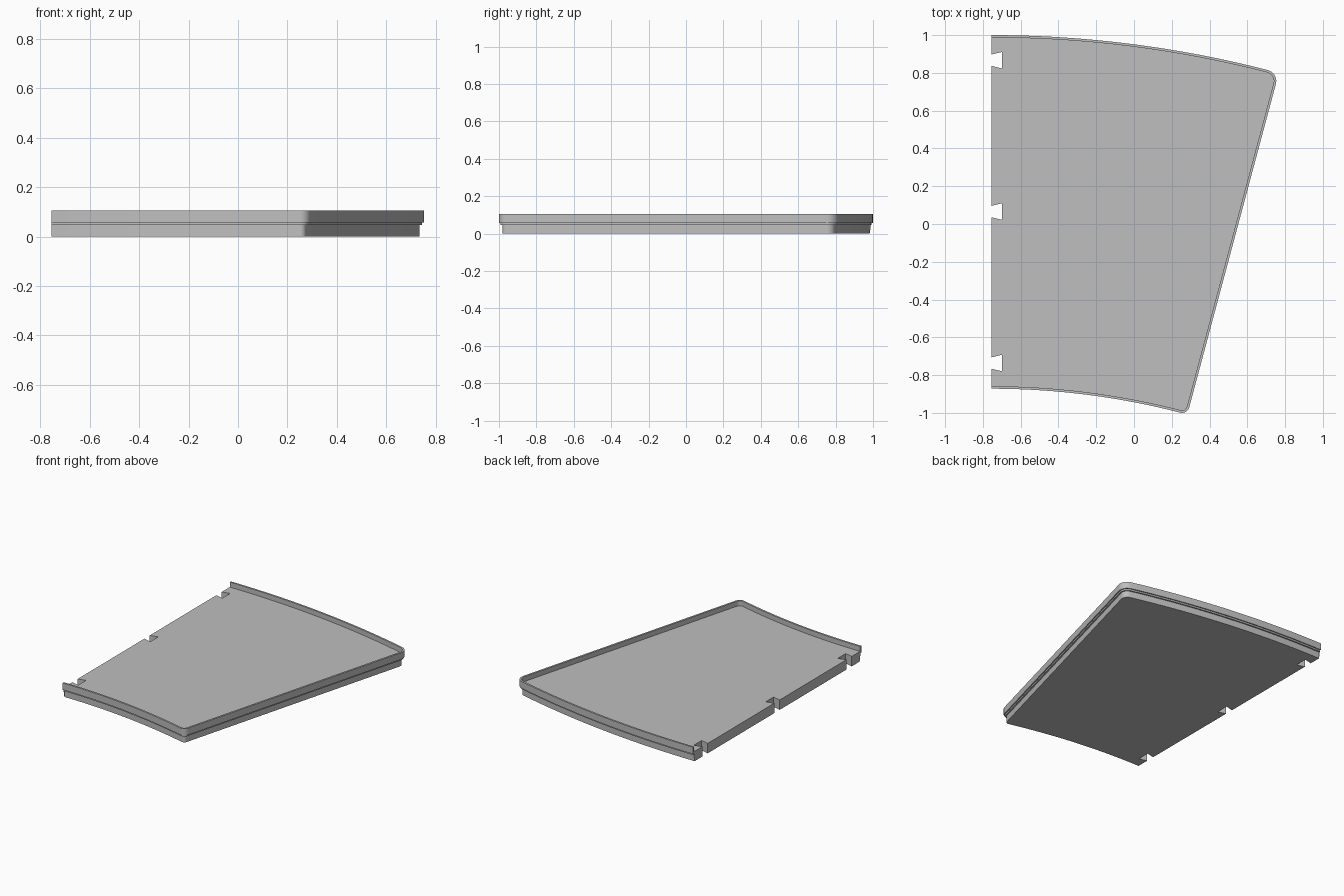
import bpy
import bmesh
import math
from mathutils import Vector

cube = bpy.data.objects.get("Cube")
if cube:
    bpy.data.objects.remove(cube, do_unlink=True)

grey = bpy.data.materials.new("plain grey")
grey.use_nodes = True
colour = (0.52, 0.52, 0.52, 1)
grey.diffuse_color = colour
grey.node_tree.nodes["Principled BSDF"].inputs["Base Color"].default_value = colour

# Sector shape: two concentric arcs, a straight left edge and a radial right edge
LEFT = -0.755
CENTRE = Vector((LEFT, -4.88))
R_BACK, R_FRONT = 5.88, 4.008
C_BACK, C_FRONT = 0.06, 0.04       # corner radii
SWEEP = math.radians(15)


def heading(a):
    return Vector((math.sin(a), math.cos(a)))


def arc(centre, radius, a, b, steps):
    return [centre + radius * heading(a + (b - a) * i / steps) for i in range(steps + 1)]


def outline(inset):
    """Open path from the back left, round the right side, to the front left."""
    back_a = SWEEP - math.asin(C_BACK / (R_BACK - C_BACK))
    front_a = SWEEP - math.asin(C_FRONT / (R_FRONT + C_FRONT))
    back_c = CENTRE + (R_BACK - C_BACK) * heading(back_a)
    front_c = CENTRE + (R_FRONT + C_FRONT) * heading(front_a)
    side = SWEEP + math.pi / 2
    pts = arc(CENTRE, R_BACK - inset, 0, back_a, 24)
    pts += arc(back_c, C_BACK - inset, back_a, side, 10)[1:]
    pts += arc(front_c, C_FRONT - inset, side, math.pi + front_a, 10)
    pts += arc(CENTRE, R_FRONT + inset, front_a, 0, 24)[1:]
    return pts


# Edge section as (inset, height): stepped foot, overhanging lip, recessed floor
FLOOR = 0.07
section = [(0.018, 0), (0.018, 0.046), (0.008, 0.046), (0.008, 0.057),
           (0, 0.057), (0, 0.105), (0.013, 0.105), (0.013, FLOOR)]

bm = bmesh.new()
rings = [[bm.verts.new((p.x, p.y, z)) for p in outline(d)] for d, z in section]
for low, high in zip(rings, rings[1:]):
    for i in range(len(low) - 1):
        bm.faces.new((low[i], low[i + 1], high[i + 1], high[i]))

# Left edge with three dovetail slots, running front to back
slots = []
for y in (-0.736, 0.066, 0.867):
    slots += [(LEFT, y - 0.03), (LEFT + 0.057, y - 0.044),
              (LEFT + 0.057, y + 0.044), (LEFT, y + 0.03)]
under = [bm.verts.new((x, y, 0)) for x, y in slots]
upper = [bm.verts.new((x, y, FLOOR)) for x, y in slots]
bm.faces.new(rings[0] + under)
bm.faces.new(rings[-1] + upper)
low = [rings[0][-1]] + under + [rings[0][0]]
high = [rings[-1][-1]] + upper + [rings[-1][0]]
for i in range(len(low) - 1):
    bm.faces.new((low[i], low[i + 1], high[i + 1], high[i]))

# Flat ends of the lip on the left edge
for end in (0, -1):
    bm.faces.new([ring[end] for ring in rings])

bmesh.ops.recalc_face_normals(bm, faces=bm.faces)
bmesh.ops.triangulate(bm, faces=[f for f in bm.faces if len(f.verts) > 4])
mesh = bpy.data.meshes.new("tray_panel")
bm.to_mesh(mesh)
bm.free()
mesh.materials.append(grey)

panel = bpy.data.objects.new("tray_panel", mesh)
bpy.context.collection.objects.link(panel)
bpy.ops.object.select_all(action="DESELECT")
panel.select_set(True)
bpy.context.view_layer.objects.active = panel
bpy.ops.object.shade_smooth_by_angle(angle=math.radians(30))
